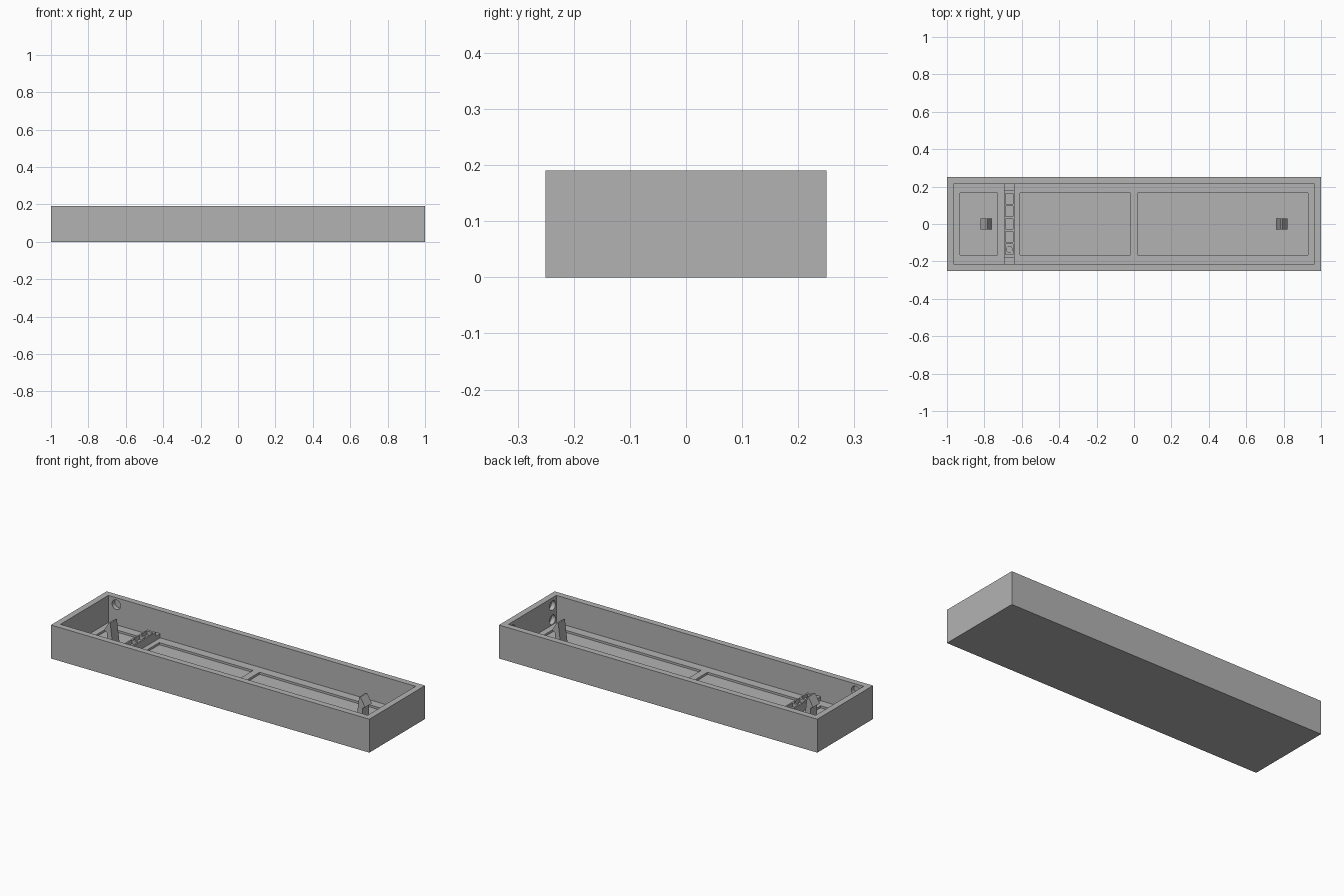
import bpy
import bmesh
from math import pi

cube = bpy.data.objects.get("Cube")
if cube:
    bpy.data.objects.remove(cube, do_unlink=True)

grey = bpy.data.materials.new("plain grey")
grey.use_nodes = True
colour = (0.45, 0.45, 0.45, 1)
grey.diffuse_color = colour
grey.node_tree.nodes["Principled BSDF"].inputs["Base Color"].default_value = colour

LENGTH, WIDTH, HEIGHT = 2.0, 0.5, 0.19
WALL, FLOOR = 0.035, 0.036
IN_X, IN_Y = LENGTH / 2 - WALL, WIDTH / 2 - WALL


def finish(name, bm):
    bmesh.ops.recalc_face_normals(bm, faces=bm.faces)
    mesh = bpy.data.meshes.new(name)
    bm.to_mesh(mesh)
    bm.free()
    mesh.materials.append(grey)
    obj = bpy.data.objects.new(name, mesh)
    bpy.context.collection.objects.link(obj)
    return obj


def box(name, x, y, z):
    bm = bmesh.new()
    bmesh.ops.create_cube(bm, size=1)
    for v in bm.verts:
        v.co = [r[0] if c < 0 else r[1] for c, r in zip(v.co, (x, y, z))]
    return finish(name, bm)


def drill(centre, along_x):
    bm = bmesh.new()
    bmesh.ops.create_cone(bm, cap_ends=True, segments=24, radius1=0.027,
                          radius2=0.027, depth=0.05)
    obj = finish("hole_cutter", bm)
    obj.location = centre
    obj.rotation_euler = (0, pi / 2, 0) if along_x else (pi / 2, 0, 0)
    return obj


def cut(target, cutter):
    cutter.hide_render = True
    bpy.context.view_layer.update()
    mod = target.modifiers.new("cut", "BOOLEAN")
    mod.operation = "DIFFERENCE"
    mod.solver = "EXACT"
    mod.object = cutter
    bpy.context.view_layer.objects.active = target
    bpy.ops.object.modifier_apply(modifier=mod.name)
    bpy.data.objects.remove(cutter, do_unlink=True)


# Open tray
tray = box("tray", (-LENGTH / 2, LENGTH / 2), (-WIDTH / 2, WIDTH / 2), (0, HEIGHT))
cut(tray, box("cavity_cutter", (-IN_X, IN_X), (-IN_Y, IN_Y), (FLOOR, 0.3)))

# Shallow floor recesses
for x in ((-0.93, -0.73), (-0.61, -0.02), (0.02, 0.93)):
    cut(tray, box("recess_cutter", x, (-0.165, 0.165), (FLOOR - 0.012, 0.1)))

# Blind holes in the walls
for side in (-1, 1):
    cut(tray, drill((-0.915, side * IN_Y, 0.15), False))
    for z in (0.145, 0.065):
        cut(tray, drill((IN_X, side * 0.18, z), True))

# Terminal strip with five wells
cut_depth = 0.055
strip = box("terminal_strip", (-0.695, -0.64), (-IN_Y, IN_Y), (FLOOR - 0.01, 0.06))
block = box("terminal_block", (-0.695, -0.64), (-0.178, 0.178), (0.058, 0.082))
for i in range(-2, 3):
    y = i * 0.068
    cut(block, box("well_cutter", (-0.687, -0.648), (y - 0.028, y + 0.028), (cut_depth, 0.1)))

# Screw head in the front well
bm = bmesh.new()
bmesh.ops.create_cone(bm, cap_ends=True, segments=20, radius1=0.018, radius2=0.018, depth=0.012)
screw = finish("terminal_screw", bm)
screw.location = (-0.667, -0.136, 0.064)
slot = box("slot_cutter", (-0.03, 0.03), (-0.003, 0.003), (0.002, 0.02))
slot.location = screw.location
slot.rotation_euler.z = -pi / 4
cut(screw, slot)

# Snap clips: sloped inner face and an outward hook
profile = [(0.762, 0.02), (0.782, 0.175), (0.79, 0.175), (0.82, 0.125),
           (0.802, 0.115), (0.802, 0.02)]
for side, name in ((-1, "right_clip"), (1, "left_clip")):
    bm = bmesh.new()
    face = bm.faces.new([bm.verts.new((side * x, -0.03, z)) for x, z in profile])
    swept = bmesh.ops.extrude_face_region(bm, geom=[face])["geom"]
    bmesh.ops.translate(bm, vec=(0, 0.06, 0),
                        verts=[g for g in swept if isinstance(g, bmesh.types.BMVert)])
    finish(name, bm)
